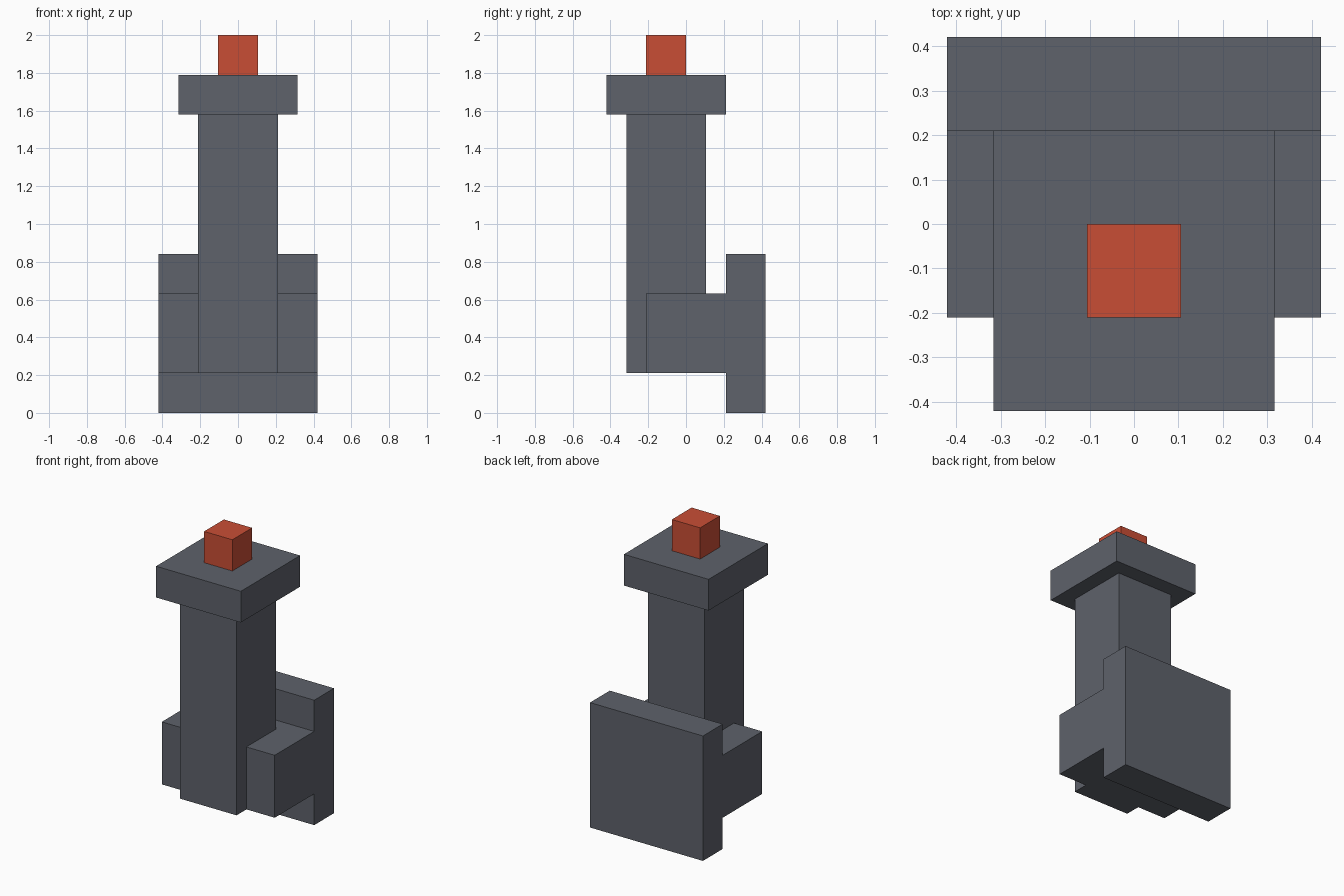
import bpy

cube = bpy.data.objects.get("Cube")
if cube:
    bpy.data.objects.remove(cube, do_unlink=True)

U = 2 / 19  # grid unit: the model is 19 units tall


def material(name, colour):
    mat = bpy.data.materials.new(name)
    mat.use_nodes = True
    mat.diffuse_color = colour
    mat.node_tree.nodes["Principled BSDF"].inputs["Base Color"].default_value = colour
    return mat


def box(name, half_width, y_range, z_range, mat):
    """Box centred on x, spanning the given y and z ranges in grid units."""
    (y0, y1), (z0, z1) = y_range, z_range
    bpy.ops.mesh.primitive_cube_add(size=1, location=(0, (y0 + y1) / 2 * U, (z0 + z1) / 2 * U))
    obj = bpy.context.object
    obj.name = obj.data.name = name
    size = (2 * half_width * U, (y1 - y0) * U, (z1 - z0) * U)
    for v in obj.data.vertices:
        v.co = [c * s for c, s in zip(v.co, size)]
    obj.data.materials.append(mat)
    return obj


grey = material("slate grey", (0.112, 0.122, 0.147, 1))
red = material("ember red", (0.584, 0.076, 0.036, 1))

# Wall mount
box("back_plate", 4, (2, 4), (0, 8), grey)
box("bracket", 4, (-2, 2), (2, 6), grey)

# Upright and its glowing tip
box("pillar", 2, (-3, 1), (2, 15), grey)
box("cap", 3, (-4, 2), (15, 17), grey)
box("ember", 1, (-2, 0), (17, 19), red)
